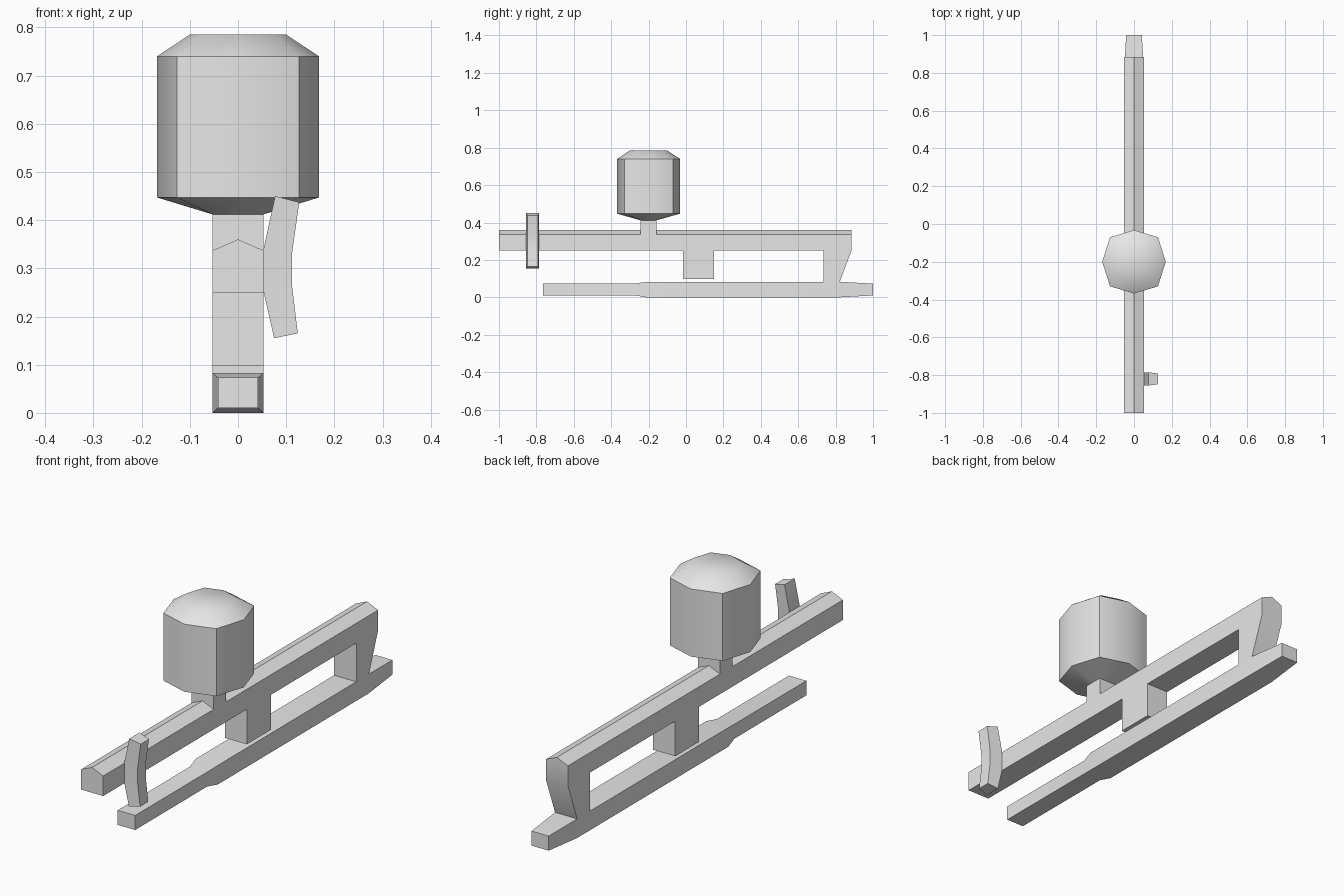
import bpy, bmesh, math

if "Cube" in bpy.data.objects:
    bpy.data.objects.remove(bpy.data.objects["Cube"])

grey = bpy.data.materials.new("plain_grey")
grey.diffuse_color = (0.8, 0.8, 0.8, 1)
grey.use_nodes = True
grey.node_tree.nodes["Principled BSDF"].inputs["Base Color"].default_value = grey.diffuse_color


def finish(bm, name):
    bmesh.ops.recalc_face_normals(bm, faces=bm.faces[:])
    mesh = bpy.data.meshes.new(name)
    bm.to_mesh(mesh)
    bm.free()
    ob = bpy.data.objects.new(name, mesh)
    bpy.context.collection.objects.link(ob)
    mesh.materials.append(grey)
    bpy.ops.object.select_all(action='DESELECT')
    ob.select_set(True)
    bpy.context.view_layer.objects.active = ob
    bpy.ops.object.shade_smooth_by_angle(angle=math.radians(38))
    return ob


def loft(name, rings, cap_start=True):
    """Join rings of equal point count with quads and cap the ends."""
    bm = bmesh.new()
    loops = [[bm.verts.new(p) for p in ring] for ring in rings]
    n = len(loops[0])
    for a, b in zip(loops, loops[1:]):
        for i in range(n):
            j = (i + 1) % n
            bm.faces.new((a[i], a[j], b[j], b[i]))
    if cap_start:
        bm.faces.new(loops[0])
    bm.faces.new(loops[-1])
    return finish(bm, name)


W = 0.053

# Upper body: barrel, middle block and rear post from one side profile
profile = [(-1, .25), (-.015, .25), (-.015, .098), (.15, .098), (.15, .25),
           (.735, .25), (.735, .083), (.822, .083), (.885, .25),
           (.885, .337), (-1, .337)]
bm = bmesh.new()
side = bm.faces.new([bm.verts.new((-W, y, z)) for y, z in profile])
ext = bmesh.ops.extrude_face_region(bm, geom=[side], use_keep_orig=True)
for v in ext['geom']:
    if isinstance(v, bmesh.types.BMVert):
        v.co.x = W
# raise the centre line of the barrel top into a low ridge
bmesh.ops.bisect_plane(bm, geom=bm.verts[:] + bm.edges[:] + bm.faces[:],
                       plane_co=(0, 0, 0), plane_no=(1, 0, 0))
for v in bm.verts:
    if abs(v.co.x) < 1e-4 and v.co.z > .33:
        v.co.z = .36
finish(bm, "barrel_body")

# Lower rail: rectangular sections, slimmer at both ends
stations = [(-.765, .042, .01, .073), (-.27, .042, .01, .073),
            (-.215, W, 0, .083), (.822, W, 0, .083), (1, .041, .01, .073)]
loft("lower_rail", [[(-w, y, a), (w, y, a), (w, y, b), (-w, y, b)]
                    for y, w, a, b in stations])


# Hopper with neck: eight-point rings, axis reach (ax, ay), corner reach (cx, cy)
def ring8(z, ax, ay, cx, cy, yc=-.2):
    pts = [(ax, 0), (cx, cy), (0, ay), (-cx, cy),
           (-ax, 0), (-cx, -cy), (0, -ay), (cx, -cy)]
    return [(x, y + yc, z) for x, y in pts]


loft("hopper", [ring8(.337, W, .043, W, .043),
                ring8(.412, W, .043, W, .043),
                ring8(.447, .168, .168, .127, .13),
                ring8(.74, .168, .168, .127, .13),
                ring8(.785, .1, .1, .075, .077)], cap_start=False)

# Side handle: bent bar, slightly narrower on its outer face
inner = [(.075, .155), (W, .252), (W, .34), (.077, .45)]
outer = [(.124, .165), (.112, .265), (.112, .33), (.127, .437)]
loft("side_handle", [[(xi, -.82 - .035, zi), (xo, -.82 - .028, zo),
                      (xo, -.82 + .028, zo), (xi, -.82 + .035, zi)]
                     for (xi, zi), (xo, zo) in zip(inner, outer)])
